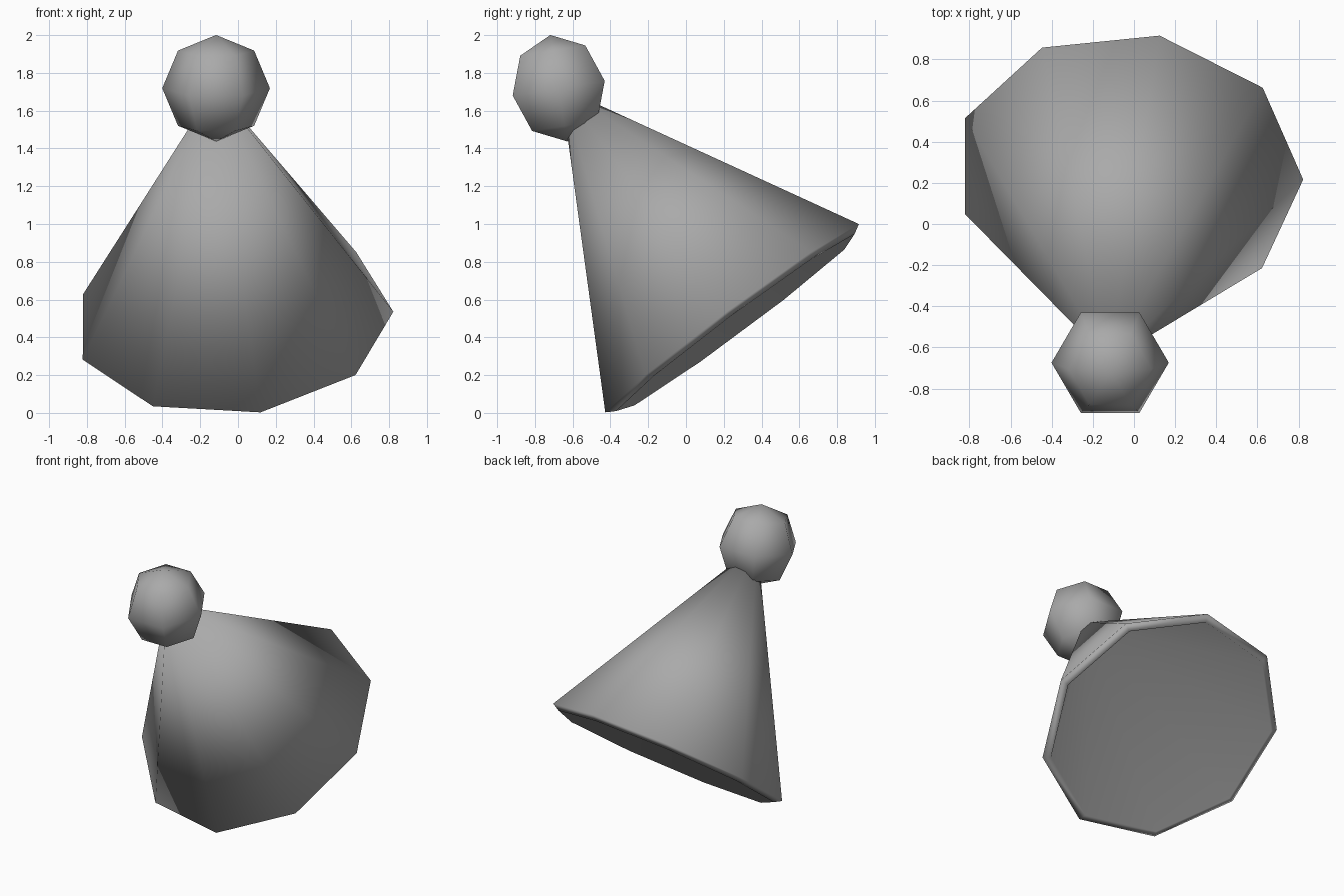
import bpy, bmesh, math
from mathutils import Vector, Matrix

cube = bpy.data.objects.get("Cube")
if cube:
    bpy.data.objects.remove(cube, do_unlink=True)

grey = bpy.data.materials.new("plain_grey")
grey.use_nodes = True
grey.diffuse_color = (0.4, 0.4, 0.4, 1)
for node in grey.node_tree.nodes:
    if node.type == 'BSDF_PRINCIPLED':
        node.inputs["Base Color"].default_value = (0.4, 0.4, 0.4, 1)


def lathe(name, profile, sides, matrix):
    """Turn a (radius, height) profile around local z, starting at local +x."""
    bm = bmesh.new()
    verts = [bm.verts.new((r, 0, h)) for r, h in profile]
    edges = [bm.edges.new(pair) for pair in zip(verts, verts[1:])]
    bmesh.ops.spin(bm, geom=verts + edges, cent=(0, 0, 0), axis=(0, 0, 1),
                   angle=math.tau, steps=sides)
    bmesh.ops.remove_doubles(bm, verts=bm.verts, dist=0.001)
    bmesh.ops.dissolve_degenerate(bm, edges=bm.edges, dist=0.0005)
    # Both parts are convex about the origin, so normals point away from it
    bm.normal_update()
    for face in bm.faces:
        if face.normal.dot(face.calc_center_median()) < 0:
            face.normal_flip()
    mesh = bpy.data.meshes.new(name)
    bm.to_mesh(mesh)
    bm.free()
    mesh.materials.append(grey)
    mesh.shade_smooth()
    obj = bpy.data.objects.new(name, mesh)
    bpy.context.collection.objects.link(obj)
    obj.matrix_world = matrix
    return obj


# Hollow cone: tilted back, nine sides, open underneath, with a soft rim
u = Vector((0.998, -0.04, 0.049)).normalized()
v = Vector((0, 0.803, 0.596))
v = (v - u * v.dot(u)).normalized()
w = u.cross(v)
tilt = Matrix((u, v, w)).transposed().to_4x4()
body = lathe("cone_body", [(0.849, 0), (0, 1.534)], 9,
             Matrix.Translation((-0.025, 0.25, 0.494)) @ tilt)
wall = body.modifiers.new("wall", 'SOLIDIFY')
wall.thickness = 0.058
wall.offset = -1

# Ball at the tip: six segments, four rings, leaning slightly forward
radius = 0.285
arc = [(radius * math.sin(math.pi * i / 4), -radius * math.cos(math.pi * i / 4))
       for i in range(5)]
lathe("ball_head", arc, 6, Matrix.Translation((-0.116, -0.674, 1.719))
      @ Matrix.Rotation(math.radians(9), 4, 'X'))
